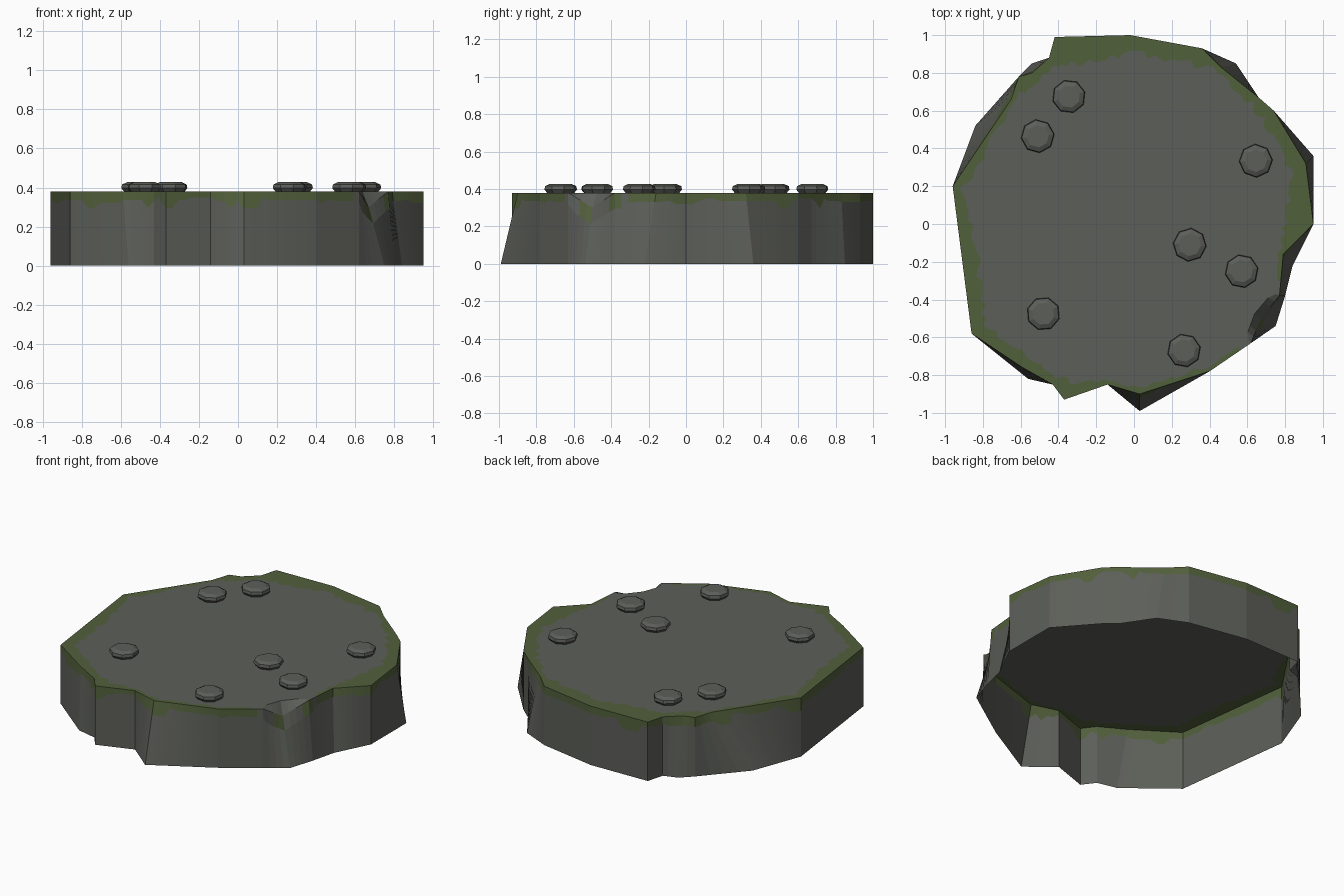
import bpy, bmesh, math, random
from mathutils import Vector

if "Cube" in bpy.data.objects:
    bpy.data.objects.remove(bpy.data.objects["Cube"])
random.seed(4)

def material(name, rgb):
    m = bpy.data.materials.new(name)
    m.diffuse_color = (*rgb, 1)
    m.use_nodes = True
    m.node_tree.nodes["Principled BSDF"].inputs["Base Color"].default_value = m.diffuse_color
    return m

stone = material("grey stone", (0.108, 0.113, 0.099))
moss = material("green moss", (0.083, 0.115, 0.044))
H = 0.38

# outline corner: top x, y, moss width; optional foot offset x, y; optional top drop
OUT = [(-.42, .99, .16), (-.02, 1.0, .09), (.36, .93, .09), (.46, .83, .03, .08, .02),
       (.66, .67, .05), (.74, .60, .08), (.91, .32, .08, .04, .04), (.95, 0, .15),
       (.79, -.16, .03, .05, -.06), (.77, -.38, 0, .03, 0), (.67, -.50, 0, .08, -.04, .08),
       (.62, -.63, 0), (.40, -.78, .03), (.03, -.90, .02, 0, -.09), (-.14, -.85, .01),
       (-.37, -.93, .10), (-.43, -.85, .05), (-.59, -.76, .05, .03, -.06),
       (-.86, -.58, .09), (-.96, .20, .06), (-.65, .66, .01, -.19, -.14),
       (-.61, .78, .07), (-.54, .80, .06, 0, .05), (-.45, .88, .06)]
OUT = [tuple(c) + (0,) * (6 - len(c)) for c in OUT]

# resample the outline so the moss edge can be ragged
cols = []
for i, a in enumerate(OUT):
    b = OUT[(i + 1) % len(OUT)]
    n = max(1, round(math.dist(a[:2], b[:2]) / 0.035))
    for k in range(n):
        cols.append([p + (q - p) * k / n for p, q in zip(a, b)])

# rock slab: open underneath, with wall, moss drip, moss rim and flat top
bm = bmesh.new()
rings, grown = [], []
drip = 0.05
for x, y, w, ox, oy, d in cols:
    if random.random() < 0.45:
        drip = random.choice((0.03, 0.045, 0.05, 0.06, 0.085))
    top = Vector((x, y, H - d))
    foot = Vector((x + ox, y + oy, 0))
    low = top.lerp(foot, drip / top.z)
    inset = max(0.02, w + random.uniform(-.022, .022)) if d == 0 else 0.04
    s = 1 - inset / math.hypot(x, y)
    rings.append([bm.verts.new(p) for p in (foot, low, top, (x * s, y * s, H))])
    grown.append(w)
for i, a in enumerate(rings):
    j = (i + 1) % len(rings)
    b = rings[j]
    green = grown[i] + grown[j] > 0.015
    for k in range(3):
        f = bm.faces.new((a[k], b[k], b[k + 1], a[k + 1]))
        f.material_index = 1 if k and (green or (k == 1 and i % 5 < 2)) else 0
centre = bm.verts.new((0, 0, H))
for i, a in enumerate(rings):
    bm.faces.new((a[3], rings[(i + 1) % len(rings)][3], centre))
bmesh.ops.recalc_face_normals(bm, faces=bm.faces[:])
if centre.link_faces[0].normal.z < 0:
    bmesh.ops.reverse_faces(bm, faces=bm.faces[:])

def finish(bm, name, mats):
    me = bpy.data.meshes.new(name)
    bm.to_mesh(me)
    bm.free()
    for m in mats:
        me.materials.append(m)
    ob = bpy.data.objects.new(name, me)
    bpy.context.collection.objects.link(ob)
    return ob

finish(bm, "rock_slab", (stone, moss))

# round pebble studs: eight-sided stacked rings
STUDS = [(-.345, .675), (-.51, .465), (.645, .335), (.295, -.11),
         (.57, -.25), (-.48, -.475), (.265, -.67)]
PROFILE = [(.075, H), (.089, .397), (.085, .415), (.06, .427)]
for n, (x, y) in enumerate(STUDS):
    bm = bmesh.new()
    turn = random.uniform(0, 0.7)
    layers = []
    for r, z in PROFILE:
        layers.append([bm.verts.new((x + r * math.cos(turn + t * math.pi / 4),
                                     y + r * math.sin(turn + t * math.pi / 4), z))
                       for t in range(8)])
    for lo, hi in zip(layers, layers[1:]):
        for t in range(8):
            u = (t + 1) % 8
            bm.faces.new((lo[t], lo[u], hi[u], hi[t]))
    bm.faces.new(layers[-1])
    ob = finish(bm, f"stud_{n + 1}", (stone,))
    bpy.context.view_layer.objects.active = ob
